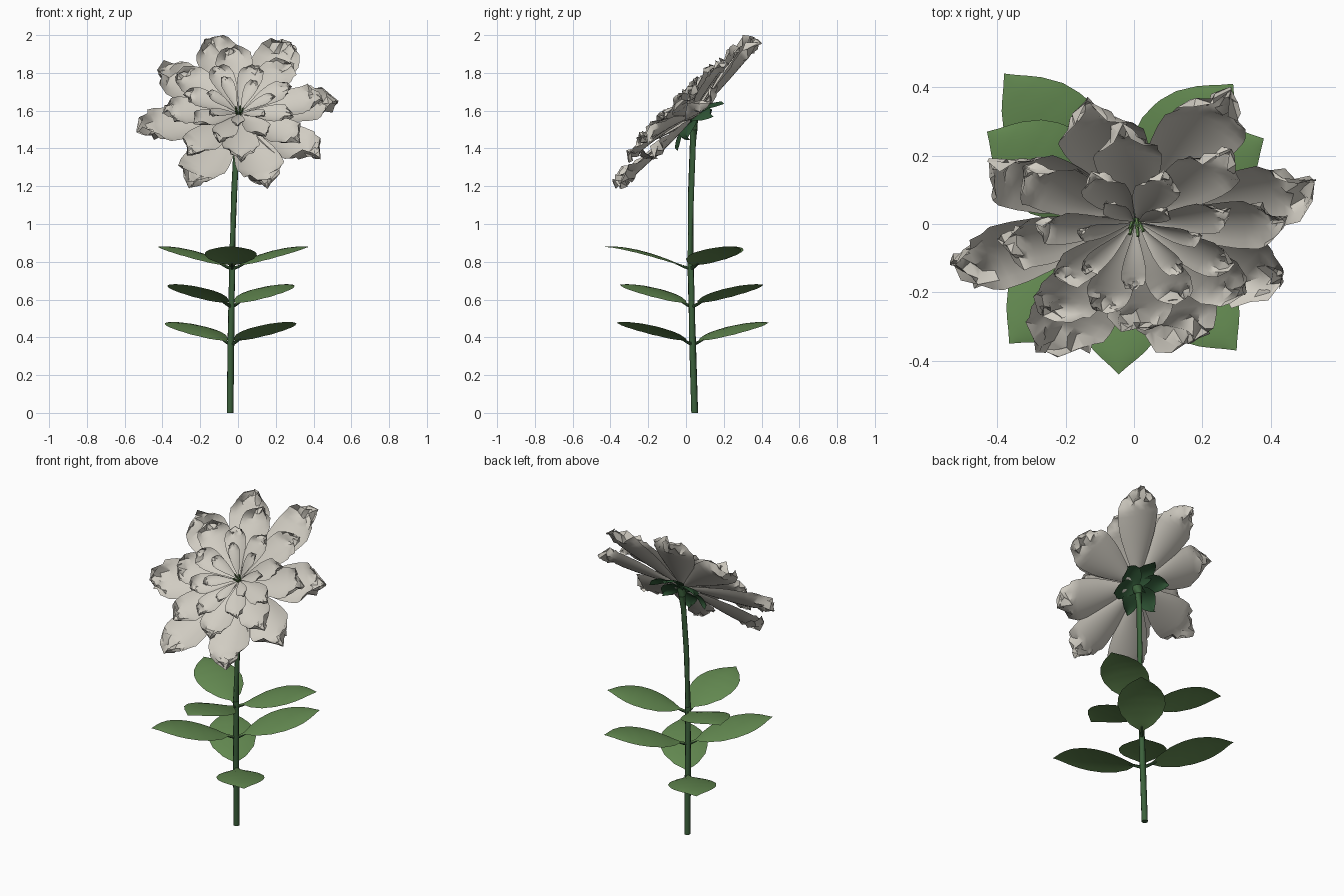
import bpy, bmesh, math, random
from mathutils import Vector, Matrix

if "Cube" in bpy.data.objects:
    bpy.data.objects.remove(bpy.data.objects["Cube"])

random.seed(4)


def material(name, rgb):
    m = bpy.data.materials.new(name)
    m.diffuse_color = (*rgb, 1)
    m.use_nodes = True
    m.node_tree.nodes["Principled BSDF"].inputs["Base Color"].default_value = m.diffuse_color
    return m


PETAL = material("ivory", (0.635, 0.605, 0.54))
LEAF = material("leaf green", (0.127, 0.255, 0.083))
STEM = material("dark green", (0.045, 0.12, 0.045))
SEPAL = material("deep green", (0.027, 0.085, 0.034))


def lerp(table, u):
    for (a, p), (b, q) in zip(table, table[1:]):
        if u <= b:
            return p + (q - p) * (u - a) / (b - a)
    return table[-1][1]


def finish(bm, name, mat, angle=40):
    bmesh.ops.remove_doubles(bm, verts=bm.verts, dist=1e-5)
    me = bpy.data.meshes.new(name)
    bm.to_mesh(me)
    bm.free()
    me.materials.append(mat)
    ob = bpy.data.objects.new(name, me)
    bpy.context.collection.objects.link(ob)
    bpy.ops.object.select_all(action='DESELECT')
    ob.select_set(True)
    bpy.context.view_layer.objects.active = ob
    bpy.ops.object.shade_smooth_by_angle(angle=math.radians(angle))
    return ob


def sheet(bm, rows, cols, point, mat4):
    """Grid surface: point(u, s) with u in 0..1 along and s in -1..1 across."""
    g = [[bm.verts.new(mat4 @ Vector(point(i / rows, 2 * j / cols - 1)))
          for j in range(cols + 1)] for i in range(rows + 1)]
    for i in range(rows):
        for j in range(cols):
            bm.faces.new((g[i][j], g[i + 1][j], g[i + 1][j + 1], g[i][j + 1]))


def tube(bm, pts, radii, sides):
    rings = []
    for k, p in enumerate(pts):
        d = Vector(pts[min(k + 1, len(pts) - 1)]) - Vector(pts[max(k - 1, 0)])
        q = d.to_track_quat('Z', 'Y')
        rings.append([bm.verts.new(Vector(p) + q @ Vector((
            radii[k] * math.cos(2 * math.pi * a / sides),
            radii[k] * math.sin(2 * math.pi * a / sides), 0))) for a in range(sides)])
    for r, t in zip(rings, rings[1:]):
        for a in range(sides):
            b = (a + 1) % sides
            bm.faces.new((r[a], r[b], t[b], t[a]))
    bm.faces.new(rings[0][::-1])
    bm.faces.new(rings[-1])


# Stem, gently bent, widening under the bloom
bm = bmesh.new()
stem_pts = [(-.042, .046, 0), (-.037, .034, .4), (-.031, .024, .8), (-.021, .026, 1.15),
            (-.008, .036, 1.42), (0, .041, 1.5), (.003, .03, 1.545)]
tube(bm, stem_pts, [.018, .018, .017, .016, .016, .02, .034], 10)
finish(bm, "stem", STEM)

# Leaves: (tip x, tip y, base height)
leaf_width = [(0, .05), (.1, .1), (.2, .5), (.35, .86), (.5, 1), (.63, .98), (.75, .82),
              (.86, .53), (.93, .26), (.97, .1), (1, 0)]
leaf_rise = [(0, 0), (.15, .022), (.3, .05), (.45, .074), (.6, .093), (.75, .106),
             (.88, .112), (1, .109)]
tips = [(-.43, .27, .77), (.38, .25, .77), (-.045, -.44, .77),
        (-.365, -.35, .57), (.29, .41, .57), (-.38, .44, .37), (.3, -.37, .37)]
bm, bm_stalk = bmesh.new(), bmesh.new()
for tx, ty, z in tips:
    cx, cy = -.042 + .0145 * z, .046 - .027 * z
    length = math.hypot(tx - cx, ty - cy)
    frame = Matrix.Translation((cx, cy, z)) @ Matrix.Rotation(
        math.atan2(ty - cy, tx - cx), 4, 'Z')

    def leaf_point(u, s):
        w = lerp(leaf_width, u)
        return (length * u, -.138 * w * s, lerp(leaf_rise, u) - .016 * s * s * w)

    sheet(bm, 20, 8, leaf_point, frame)
    tube(bm_stalk, [frame @ Vector(p) for p in
                    ((0, 0, -.008), (.035, 0, .002), (.08, 0, .02))], [.01, .007, .003], 6)
finish(bm, "leaves", LEAF)
finish(bm_stalk, "leaf_stalks", STEM)

# Bloom frame: tilted 45 degrees toward the front
c = math.sqrt(.5)
HEAD = Matrix(((1, 0, 0, .005), (0, c, -c, 0), (0, c, c, 1.59), (0, 0, 0, 1)))
petal_width = [(0, .14), (.12, .28), (.3, .6), (.48, .88), (.62, 1), (.78, 1.03),
               (.87, .95), (.94, .72), (1, 0)]
petal_roll = [(0, .9), (.3, .7), (.75, .6), (.86, 1.1), (.94, 2), (1, 2.6)]


def petal(bm, angle, radius, half, w0, w1, arch):
    """Spoon-shaped petal whose crumpled end rolls in to a point."""
    frame = HEAD @ Matrix.Rotation(math.radians(angle), 4, 'Z')
    bend = random.uniform(-.03, .03)

    def point(u, s):
        h = half * lerp(petal_width, u)
        phi = lerp(petal_roll, u)
        x = .015 + (radius - .015) * u
        # rounded end: outer edge lags behind the midline
        x -= .7 * radius * s * s * max(0, u - .6) * (1 - u)
        y = -h / phi * math.sin(phi * s) * 1.06 + bend * u * u * (1 - u)
        z = w0 + (w1 - w0) * u + arch * math.sin(math.pi * u) + .85 * h / phi * (1 - math.cos(phi * s))
        if u > .82:
            k = .12 * half * (1 if u < .98 else .3)
            x += random.uniform(-k, k)
            y += random.uniform(-k, k)
            z += random.uniform(-k, k) * 1.5
        return (x, y, z)

    sheet(bm, 20, 8, point, frame)


# Outer ring: (angle, radius, tip height)
bm = bmesh.new()
for a, r, w in [(14, .54, -.05), (-34, .52, -.055), (-74, .55, -.04), (-116, .605, -.02),
                (-164, .56, .01), (146, .52, .025), (105, .555, .02), (63, .607, -.02)]:
    petal(bm, a, r, .126, -.05, w, -.005)
finish(bm, "outer_petals", PETAL)

# Inner rings: name, count, first angle, radius, half width, base, tip, arch
for name, n, a0, r, h, w0, w1, arch in [
        ("middle_petals", 8, 50, .425, .098, -.03, .03, .01),
        ("inner_petals", 8, 28, .3, .066, -.01, .065, .01),
        ("heart_petals", 7, 10, .19, .036, .0, .085, .01)]:
    bm = bmesh.new()
    for k in range(n):
        petal(bm, a0 + 360 / n * k + random.uniform(-4, 4),
              r * random.uniform(.93, 1.07), h, w0, w1, arch)
    finish(bm, name, PETAL)

# Green heart of the bloom
bm = bmesh.new()
for k in range(5):
    a = 2 * math.pi * k / 5
    d = Vector((math.cos(a), math.sin(a), 0))
    tube(bm, [HEAD @ (d * .004 + Vector((0, 0, -.03))),
              HEAD @ (d * .022 + Vector((0, 0, .03)))], [.006, .005], 5)
finish(bm, "bloom_heart", LEAF)

# Sepals: wavy curled star behind the petals
sepal_width = [(0, .3), (.25, .8), (.5, 1), (.75, .8), (.9, .4), (1, 0)]
bm = bmesh.new()
for k in range(6):
    frame = HEAD @ Matrix.Rotation(math.radians(30 + 60 * k), 4, 'Z')

    def sepal_point(u, s):
        h = .064 * lerp(sepal_width, u)
        wave = .012 * math.sin(5 * u + k) * s
        return (.01 + .165 * u, -h * s,
                -.062 + .012 * math.sin(math.pi * u) - .03 * u ** 3 - .015 * s * s * u + wave)

    sheet(bm, 10, 6, sepal_point, frame)
finish(bm, "sepals", SEPAL)
